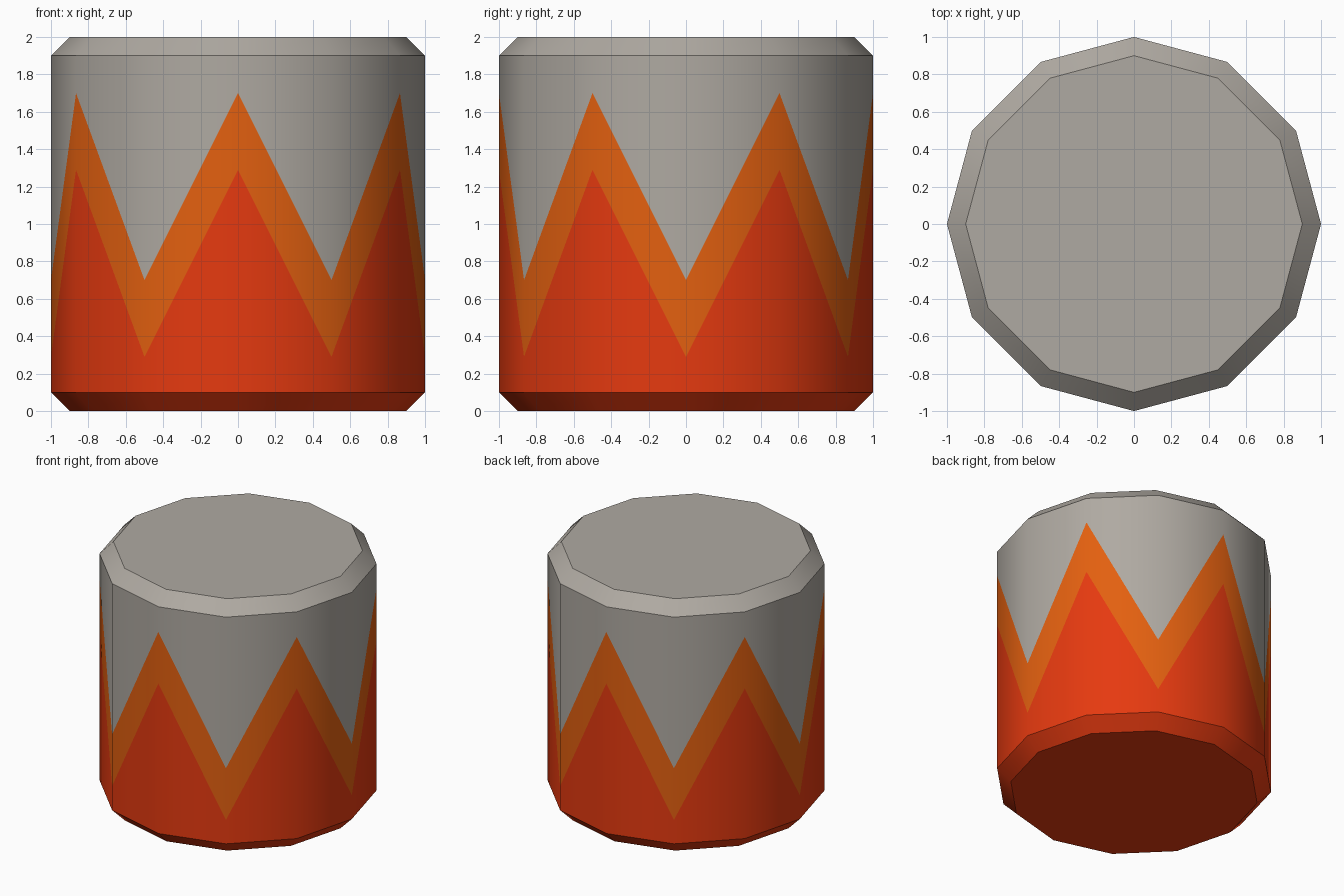
import bpy, bmesh, math

if "Cube" in bpy.data.objects:
    bpy.data.objects.remove(bpy.data.objects["Cube"])

SIDES = 12


def material(name, rgb):
    m = bpy.data.materials.new(name)
    m.diffuse_color = (*rgb, 1)
    m.use_nodes = True
    m.node_tree.nodes["Principled BSDF"].inputs["Base Color"].default_value = m.diffuse_color
    return m


GREY, ORANGE, RED = 0, 1, 2
mats = [material("warm_grey", (0.43, 0.40, 0.36)),
        material("orange", (0.77, 0.117, 0.005)),
        material("red", (0.79, 0.042, 0.005))]

bm = bmesh.new()


def ring(radius, low, high=None):
    """Ring of corners; heights alternate between low and high for a zigzag."""
    high = low if high is None else high
    return [bm.verts.new((radius * math.cos(2 * math.pi * k / SIDES),
                          radius * math.sin(2 * math.pi * k / SIDES),
                          high if k % 2 else low)) for k in range(SIDES)]


# Rings from the bottom up, each with the colour of the band above it
rings = [(ring(0.9, 0), RED),              # lower bevel
         (ring(1, 0.1), RED),              # red flames
         (ring(1, 0.29, 1.29), ORANGE),    # orange flames
         (ring(1, 0.7, 1.7), GREY),        # grey wall
         (ring(1, 1.9), GREY),             # upper bevel
         (ring(0.9, 2.0), GREY)]

for (a, colour), (b, _) in zip(rings, rings[1:]):
    for k in range(SIDES):
        n = (k + 1) % SIDES
        bm.faces.new((a[k], a[n], b[n], b[k])).material_index = colour

# Bottom and top caps
bm.faces.new(rings[0][0][::-1]).material_index = RED
bm.faces.new(rings[-1][0]).material_index = GREY

mesh = bpy.data.meshes.new("flame_drum")
bm.to_mesh(mesh)
bm.free()
for m in mats:
    mesh.materials.append(m)
drum = bpy.data.objects.new("flame_drum", mesh)
bpy.context.collection.objects.link(drum)

# Smooth round the wall, crisp at the bevels
bpy.context.view_layer.objects.active = drum
drum.select_set(True)
bpy.ops.object.shade_smooth_by_angle(angle=math.radians(35))
